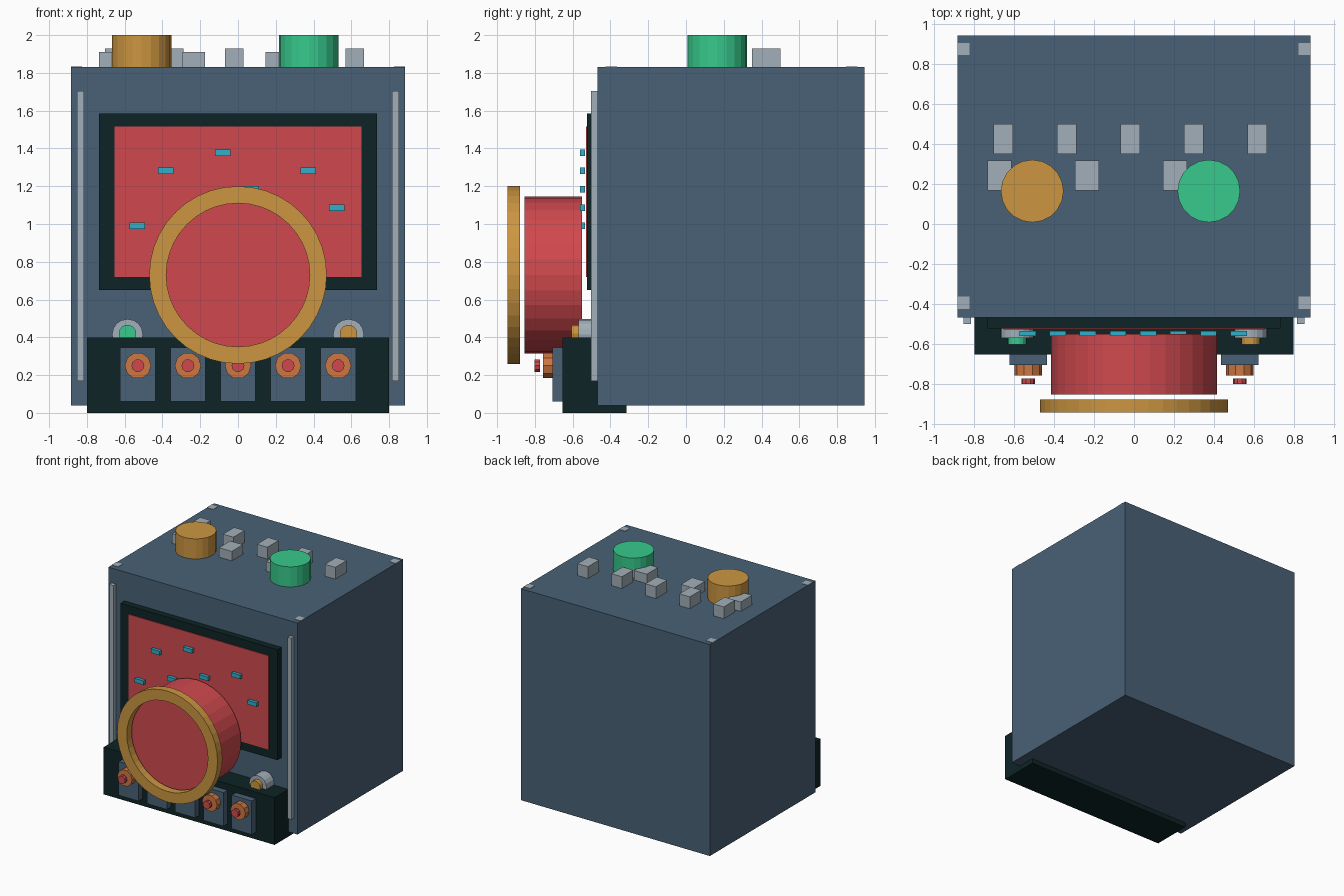
import bpy
import bmesh
import math
from mathutils import Matrix, Vector

cube = bpy.data.objects.get("Cube")
if cube:
    bpy.data.objects.remove(cube, do_unlink=True)


def material(name, r, g, b):
    def linear(v):
        v /= 255
        return v / 12.92 if v <= 0.04045 else ((v + 0.055) / 1.055) ** 2.4
    colour = (linear(r), linear(g), linear(b), 1)
    mat = bpy.data.materials.new(name)
    mat.use_nodes = True
    mat.diffuse_color = colour
    bsdf = next(n for n in mat.node_tree.nodes if n.type == 'BSDF_PRINCIPLED')
    bsdf.inputs["Base Color"].default_value = colour
    return mat


SLATE = material("slate_blue", 73, 97, 118)
DARK = material("dark_teal", 13, 36, 37)
RED = material("red", 208, 73, 78)
AMBER = material("amber", 204, 150, 65)
COPPER = material("copper", 206, 119, 66)
GREEN = material("green", 55, 202, 140)
GREY = material("light_grey", 162, 175, 184)
CYAN = material("cyan", 47, 176, 204)


def finish(name, bm, mat):
    bmesh.ops.recalc_face_normals(bm, faces=bm.faces)
    mesh = bpy.data.meshes.new(name)
    bm.to_mesh(mesh)
    bm.free()
    mesh.materials.append(mat)
    obj = bpy.data.objects.new(name, mesh)
    bpy.context.collection.objects.link(obj)
    return obj


def box(name, mat, x, y, z):
    """Box from (min, max) pairs along each axis."""
    lo, hi = Vector((x[0], y[0], z[0])), Vector((x[1], y[1], z[1]))
    bm = bmesh.new()
    bmesh.ops.create_cube(bm, size=1, matrix=Matrix.Translation((lo + hi) / 2)
                          @ Matrix.Diagonal((*(hi - lo), 1)))
    return finish(name, bm, mat)


def span(centre, width):
    return centre - width / 2, centre + width / 2


def cylinder(name, mat, start, end, radius, sides):
    """Faceted cylinder between two points."""
    a, b = Vector(start), Vector(end)
    axis = b - a
    turn = Matrix.Rotation(math.pi / 2, 4, 'X') if abs(axis.y) > 0 else Matrix()
    bm = bmesh.new()
    bmesh.ops.create_cone(bm, cap_ends=True, segments=sides, radius1=radius,
                          radius2=radius, depth=axis.length,
                          matrix=Matrix.Translation((a + b) / 2) @ turn
                          @ Matrix.Rotation(math.pi / 2, 4, 'Z'))
    return finish(name, bm, mat)


def ring(name, mat, z, y, inner, outer, sides):
    """Flat ring facing the front, spun from a rectangular section."""
    bm = bmesh.new()
    section = [(inner, y[0]), (outer, y[0]), (outer, y[1]), (inner, y[1])]
    verts = [bm.verts.new((0, d, z + r)) for r, d in section]
    edges = [bm.edges.new((verts[i], verts[(i + 1) % 4])) for i in range(4)]
    bmesh.ops.spin(bm, geom=verts + edges, cent=(0, 0, z), axis=(0, 1, 0),
                   angle=math.tau, steps=sides, use_merge=True)
    bmesh.ops.remove_doubles(bm, verts=bm.verts, dist=0.0001)
    return finish(name, bm, mat)


# Cabinet and front plinth
TOP, FRONT = 1.83, -0.468
box("cabinet", SLATE, (-0.885, 0.885), (FRONT, 0.945), (0.04, TOP))
box("control_plinth", DARK, (-0.80, 0.80), (-0.653, -0.314), (0, 0.40))

# Screen with its small floating chips
box("screen_frame", DARK, (-0.735, 0.735), (-0.523, FRONT), (0.65, 1.585))
box("screen_panel", RED, (-0.655, 0.655), (-0.529, -0.50), (0.72, 1.515))
for i in range(8):
    x, z = -0.533 + 0.151 * i, 0.99 + 0.097 * (i * 3 % 5)
    box(f"screen_chip_{i + 1}", CYAN, span(x, 0.082), (-0.562, -0.535), span(z, 0.034))

# Central drum and the rim in front of it
cylinder("drum", RED, (0, -0.551, 0.73), (0, -0.855, 0.73), 0.415, 32)
ring("drum_rim", AMBER, 0.73, (-0.945, -0.879), 0.38, 0.47, 40)

# Front switches
for i in range(5):
    x = 0.265 * (i - 2)
    box(f"switch_plate_{i + 1}", SLATE, span(x, 0.187), (-0.707, -0.65), (0.06, 0.345))
    cylinder(f"switch_collar_{i + 1}", COPPER, (x, -0.70, 0.25), (x, -0.758, 0.25), 0.07, 10)
    cylinder(f"switch_button_{i + 1}", RED, (x, -0.774, 0.25), (x, -0.802, 0.25), 0.034, 10)

# Mirrored side strips, indicator lights and roof corner plates
for side, sign, colour in (("left", 1, AMBER), ("right", -1, GREEN)):
    box(f"{side}_strip", GREY, span(sign * 0.835, 0.037), (-0.502, FRONT), (0.17, 1.705))
    x = sign * 0.585
    cylinder(f"{side}_light_socket", GREY, (x, FRONT, 0.415), (x, -0.57, 0.415), 0.082, 16)
    cylinder(f"{side}_light", colour, (x, -0.56, 0.42), (x, -0.605, 0.42), 0.046, 14)
    for end, y in (("back", 0.877), ("front", -0.395)):
        box(f"{side}_{end}_corner_plate", GREY, span(sign * 0.855, 0.06),
            span(y, 0.062), (TOP - 0.004, TOP + 0.003))

# Roof dials and two rows of blocks
for name, x, colour in (("right_dial", -0.51, AMBER), ("left_dial", 0.375, GREEN)):
    cylinder(name, colour, (x, 0.165, TOP), (x, 0.165, 2.0), 0.157, 20)
for i in range(5):
    box(f"back_block_{i + 1}", GREY, span(-0.655 + 0.318 * i, 0.098),
        (0.35, 0.50), (TOP, 1.93))
for i in range(3):
    box(f"front_block_{i + 1}", GREY, span(-0.675 + 0.44 * i, 0.12),
        (0.167, 0.317), (TOP, 1.91))
